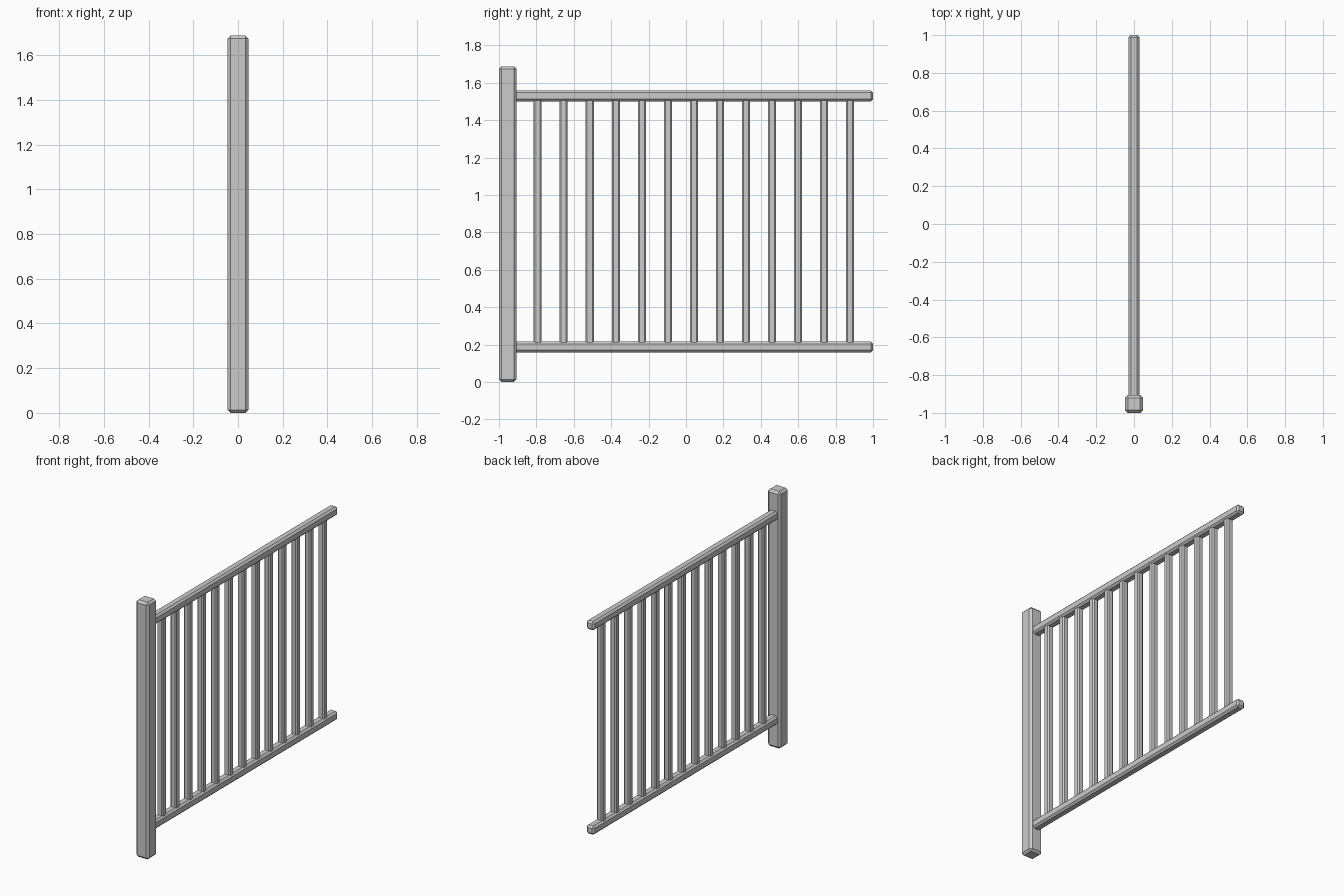
import bpy

if "Cube" in bpy.data.objects:
    bpy.data.objects.remove(bpy.data.objects["Cube"])


def beam(name, lo, hi, chamfer):
    """Square-edged beam between two corners with single-segment chamfers."""
    size = [b - a for a, b in zip(lo, hi)]
    centre = [(a + b) / 2 for a, b in zip(lo, hi)]
    bpy.ops.mesh.primitive_cube_add(size=1, location=centre)
    ob = bpy.context.object
    ob.name = name
    ob.scale = size
    bpy.ops.object.transform_apply(location=False, rotation=False, scale=True)
    mod = ob.modifiers.new("chamfer", 'BEVEL')
    mod.width = chamfer
    mod.segments = 1
    return ob


# End post
beam("post", (-0.047, -1.0, 0.0), (0.047, -0.906, 1.688), 0.014)

# Horizontal rails, seated slightly into the post
rail = 0.029
for name, z in (("bottom_rail", 0.187), ("top_rail", 1.53)):
    beam(name, (-rail, -0.925, z - rail), (rail, 1.0, z + rail), 0.012)

# Evenly spaced balusters, ends hidden inside the rails
half = 0.0215
count = 13
for i in range(count):
    y = -0.793 + i * (0.878 + 0.793) / (count - 1)
    beam(f"baluster_{i + 1}", (-half, y - half, 0.187), (half, y + half, 1.53), 0.008)
